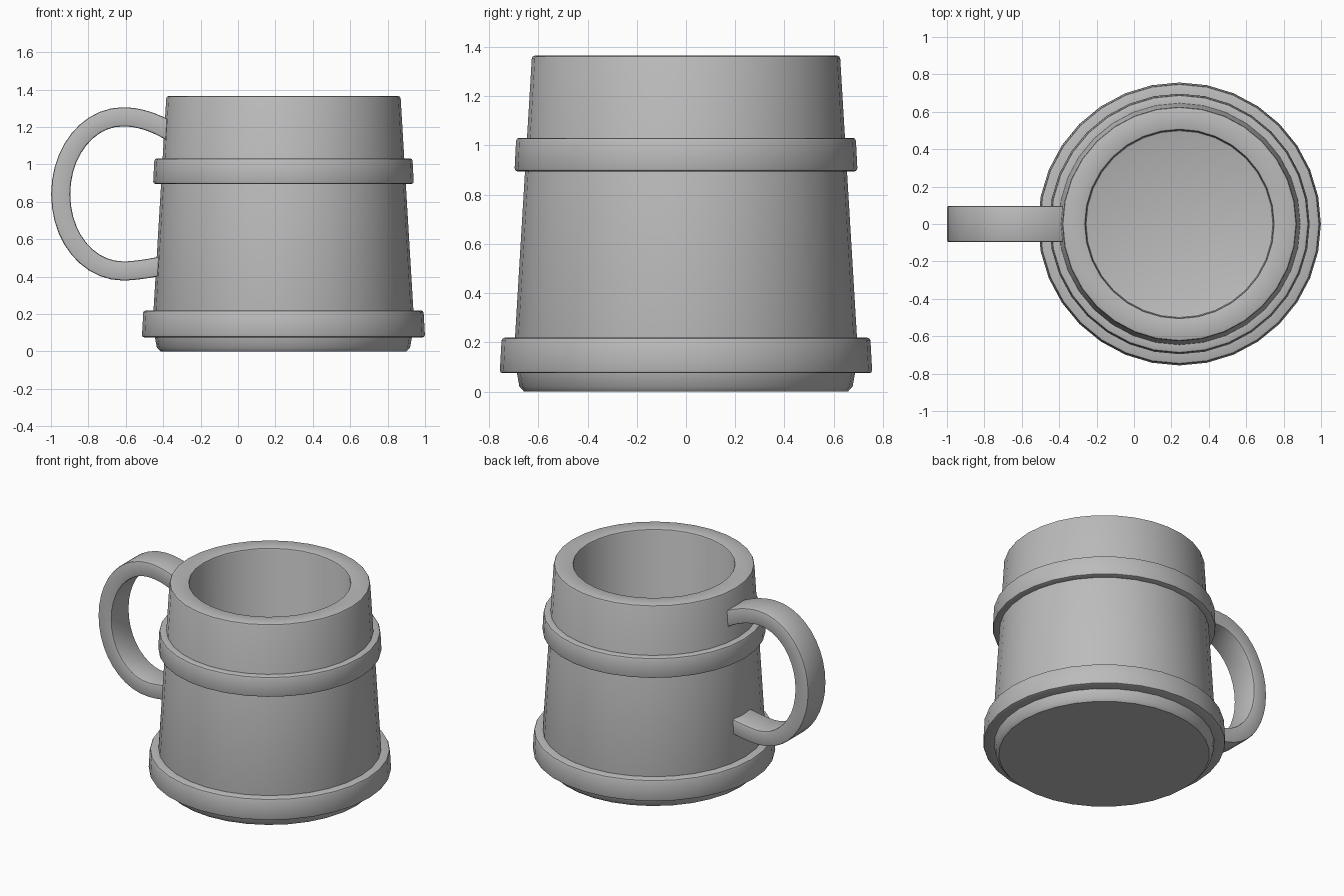
import bpy, bmesh, math
from mathutils import Vector
from mathutils.geometry import interpolate_bezier

if "Cube" in bpy.data.objects:
    bpy.data.objects.remove(bpy.data.objects["Cube"])

AXIS_X = 0.243
SIDES = 32

grey = bpy.data.materials.new("plain grey")
grey.use_nodes = True
colour = (0.5, 0.5, 0.5, 1)
grey.diffuse_color = colour
grey.node_tree.nodes["Principled BSDF"].inputs["Base Color"].default_value = colour


def finish(name, bm, x=0, bevel=0):
    bmesh.ops.recalc_face_normals(bm, faces=bm.faces)
    mesh = bpy.data.meshes.new(name)
    bm.to_mesh(mesh)
    bm.free()
    mesh.materials.append(grey)
    obj = bpy.data.objects.new(name, mesh)
    obj.location.x = x
    bpy.context.collection.objects.link(obj)
    bpy.ops.object.select_all(action="DESELECT")
    obj.select_set(True)
    bpy.context.view_layer.objects.active = obj
    if bevel:
        mod = obj.modifiers.new("soft edges", "BEVEL")
        mod.width = bevel
        mod.segments = 2
        mod.limit_method = "ANGLE"
        mod.angle_limit = math.radians(50)
        bpy.ops.object.modifier_apply(modifier=mod.name)
    bpy.ops.object.shade_smooth_by_angle(angle=math.radians(35))
    return obj


def lathe(name, profile, closed, bevel):
    """Turn a (radius, height) profile; cap both ends unless it is closed."""
    bm = bmesh.new()
    rings = []
    for r, z in profile:
        angles = [math.tau * i / SIDES for i in range(SIDES)]
        rings.append([bm.verts.new((r * math.cos(a), r * math.sin(a), z)) for a in angles])
    pairs = list(zip(rings, rings[1:]))
    if closed:
        pairs.append((rings[-1], rings[0]))
    else:
        bm.faces.new(rings[0])
        bm.faces.new(rings[-1])
    for a, b in pairs:
        for i in range(SIDES):
            j = (i + 1) % SIDES
            bm.faces.new((a[i], a[j], b[j], b[i]))
    return finish(name, bm, AXIS_X, bevel)


# Hollow tapered body with a chamfered foot
lathe("mug_body", [(0.658, 0), (0.677, 0.02), (0.688, 0.08), (0.699, 0.15),
                   (0.626, 1.365), (0.503, 1.365), (0.503, 0.15)], False, 0.012)

# Raised hoops around the body
for name, low, high, r_low, r_high in (("lower_band", 0.075, 0.219, 0.757, 0.749),
                                       ("upper_band", 0.895, 1.031, 0.697, 0.690)):
    lathe(name, [(0.6, low), (r_low, low), (r_high, high), (0.6, high)], True, 0.012)

# Handle: rectangular strap swept along a curve in the xz plane
knots = [  # point, incoming tangent point, outgoing tangent point
    ((-0.32, 1.15), None, (-0.41, 1.21)),
    ((-0.615, 1.254), (-0.51, 1.254), (-0.80, 1.254)),
    ((-0.948, 0.84), (-0.948, 1.07), (-0.948, 0.61)),
    ((-0.615, 0.43), (-0.80, 0.43), (-0.53, 0.43)),
    ((-0.33, 0.47), (-0.42, 0.455), None)]
path = []
for (p, _, out), (q, into, _) in zip(knots, knots[1:]):
    path += [Vector(v) for v in interpolate_bezier(p, out, into, q, 11)][:-1]
path.append(Vector(knots[-1][0]))

bm = bmesh.new()
loops = []
for i, p in enumerate(path):
    t = (path[min(i + 1, len(path) - 1)] - path[max(i - 1, 0)]).normalized()
    n = Vector((-t.y, t.x)) * 0.051
    loops.append([bm.verts.new((p.x + s * n.x, y, p.y + s * n.y))
                  for s, y in ((1, -0.097), (1, 0.097), (-1, 0.097), (-1, -0.097))])
for a, b in zip(loops, loops[1:]):
    for i in range(4):
        j = (i + 1) % 4
        bm.faces.new((a[i], a[j], b[j], b[i]))
bm.faces.new(loops[0])
bm.faces.new(loops[-1])
finish("handle", bm, 0, 0.01)
